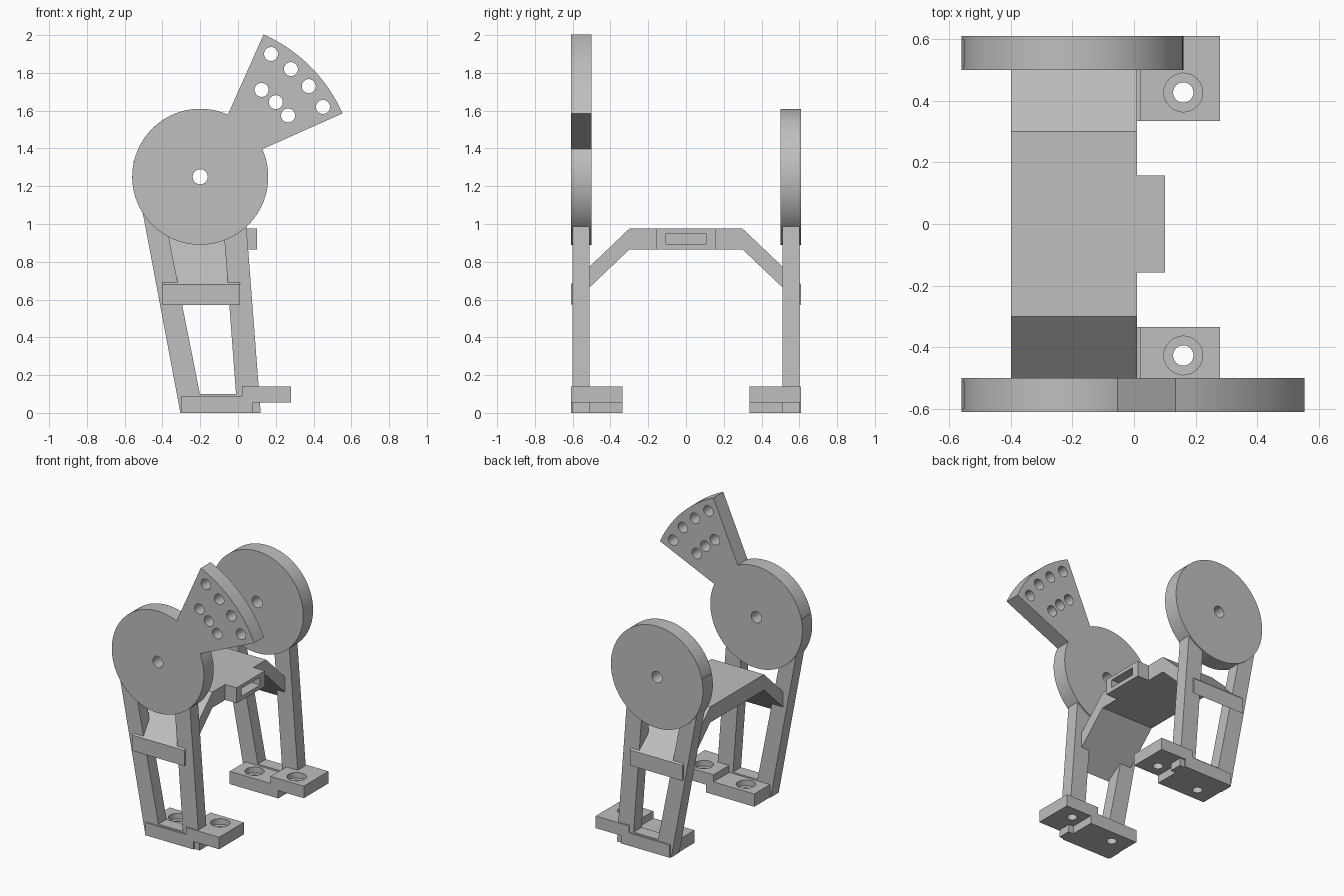
import bpy, bmesh, math
from mathutils import Vector

cube = bpy.data.objects.get("Cube")
if cube:
    bpy.data.objects.remove(cube, do_unlink=True)

grey = bpy.data.materials.new("light_grey")
grey.use_nodes = True
COLOUR = (0.52, 0.52, 0.52, 1)
grey.diffuse_color = COLOUR
grey.node_tree.nodes["Principled BSDF"].inputs["Base Color"].default_value = COLOUR


def prism(name, points, axis, low, high):
    """Extrude a 2D outline along the given axis (remaining axes in xyz order)."""
    def place(p):
        v = list(p)
        v.insert("xyz".index(axis), low)
        return v
    bm = bmesh.new()
    face = bm.faces.new([bm.verts.new(place(p)) for p in points])
    ext = bmesh.ops.extrude_face_region(bm, geom=[face])
    move = Vector([high - low if a == axis else 0 for a in "xyz"])
    moved = [g for g in ext["geom"] if isinstance(g, bmesh.types.BMVert)]
    bmesh.ops.translate(bm, vec=move, verts=moved)
    bmesh.ops.recalc_face_normals(bm, faces=bm.faces)
    mesh = bpy.data.meshes.new(name)
    bm.to_mesh(mesh)
    bm.free()
    mesh.materials.append(grey)
    obj = bpy.data.objects.new(name, mesh)
    bpy.context.collection.objects.link(obj)
    return obj


def box(name, x, y, z):
    return prism(name, [(x[0], y[0]), (x[1], y[0]), (x[1], y[1]), (x[0], y[1])], "z", *z)


def arc(cx, cy, r, start, end, n):
    angles = [math.radians(start + (end - start) * i / n) for i in range(n + 1)]
    return [(cx + r * math.cos(a), cy + r * math.sin(a)) for a in angles]


def circle(cx, cy, r, n=32):
    return arc(cx, cy, r, 0, 360, n)[:-1]


def activate(obj):
    bpy.ops.object.select_all(action="DESELECT")
    obj.select_set(True)
    bpy.context.view_layer.objects.active = obj


def cut(obj, cutter):
    cutter.hide_render = True
    mod = obj.modifiers.new("cut", "BOOLEAN")
    mod.operation, mod.solver, mod.object = "DIFFERENCE", "EXACT", cutter
    activate(obj)
    bpy.ops.object.modifier_apply(modifier=mod.name)
    bpy.data.objects.remove(cutter, do_unlink=True)


def smooth(obj):
    activate(obj)
    bpy.ops.object.shade_smooth_by_angle(angle=math.radians(30))


HUB = (-0.2, 1.25)

# Hub discs, the front one with a fan-shaped index plate
fan = arc(*HUB, 0.36, 66, 384, 80) + arc(*HUB, 0.825, 24, 66, 20)
front_disc = prism("front_index_disc", fan, "y", -0.61, -0.5)
back_disc = prism("back_disc", circle(*HUB, 0.36, 96), "y", 0.5, 0.61)
index_holes = [(0.175, 1.9), (0.28, 1.82), (0.375, 1.73), (0.45, 1.62),
               (0.125, 1.71), (0.2, 1.645), (0.265, 1.575)]
for x, z in index_holes:
    cut(front_disc, prism("cutter", circle(x, z, 0.037), "y", -0.7, -0.4))
for disc in (front_disc, back_disc):
    cut(disc, prism("cutter", circle(*HUB, 0.04), "y", -0.8, 0.8))
    smooth(disc)

# Leg frames and feet, one set on each side
for side, s in (("front", -1), ("back", 1)):
    def span(a, b):
        return sorted((s * a, s * b))
    leg_y = span(0.51, 0.6)
    foot_y = span(0.335, 0.61)
    prism(side + "_slanted_leg", [(-0.305, 0), (-0.182, 0), (-0.446, 1.33), (-0.555, 1.33)],
          "y", *leg_y)
    prism(side + "_upright_leg", [(-0.003, 0), (0.12, 0), (0.028, 1.2), (-0.093, 1.2)],
          "y", *leg_y)
    box(side + "_leg_sill", (-0.25, 0.05), leg_y, (0, 0.1))

    # Stepped foot with two counterbored screw holes
    step = [(-0.3, 0), (0.08, 0), (0.08, 0.055), (0.28, 0.055),
            (0.28, 0.14), (0.02, 0.14), (0.02, 0.09), (-0.3, 0.09)]
    foot = prism(side + "_foot", step, "y", *foot_y)
    for x, top in ((0.16, 0.14), (-0.17, 0.09)):
        cut(foot, prism("cutter", circle(x, s * 0.427, 0.033), "z", -0.1, 0.3))
        cut(foot, prism("cutter", circle(x, s * 0.427, 0.063), "z", top - 0.04, top + 0.1))
    smooth(foot)

# Arched bridge passing through both leg frames
half = [(0.3, 0.975), (0.61, 0.68), (0.61, 0.57), (0.3, 0.865)]
outline = half + [(-y, z) for y, z in reversed(half)]
prism("bridge", outline, "x", -0.4, 0.01)

# Slotted tab on the bridge
tab = box("slotted_tab", (0.01, 0.1), (-0.157, 0.157), (0.865, 0.975))
cut(tab, box("cutter", (0.02, 0.2), (-0.105, 0.105), (0.895, 0.95)))
